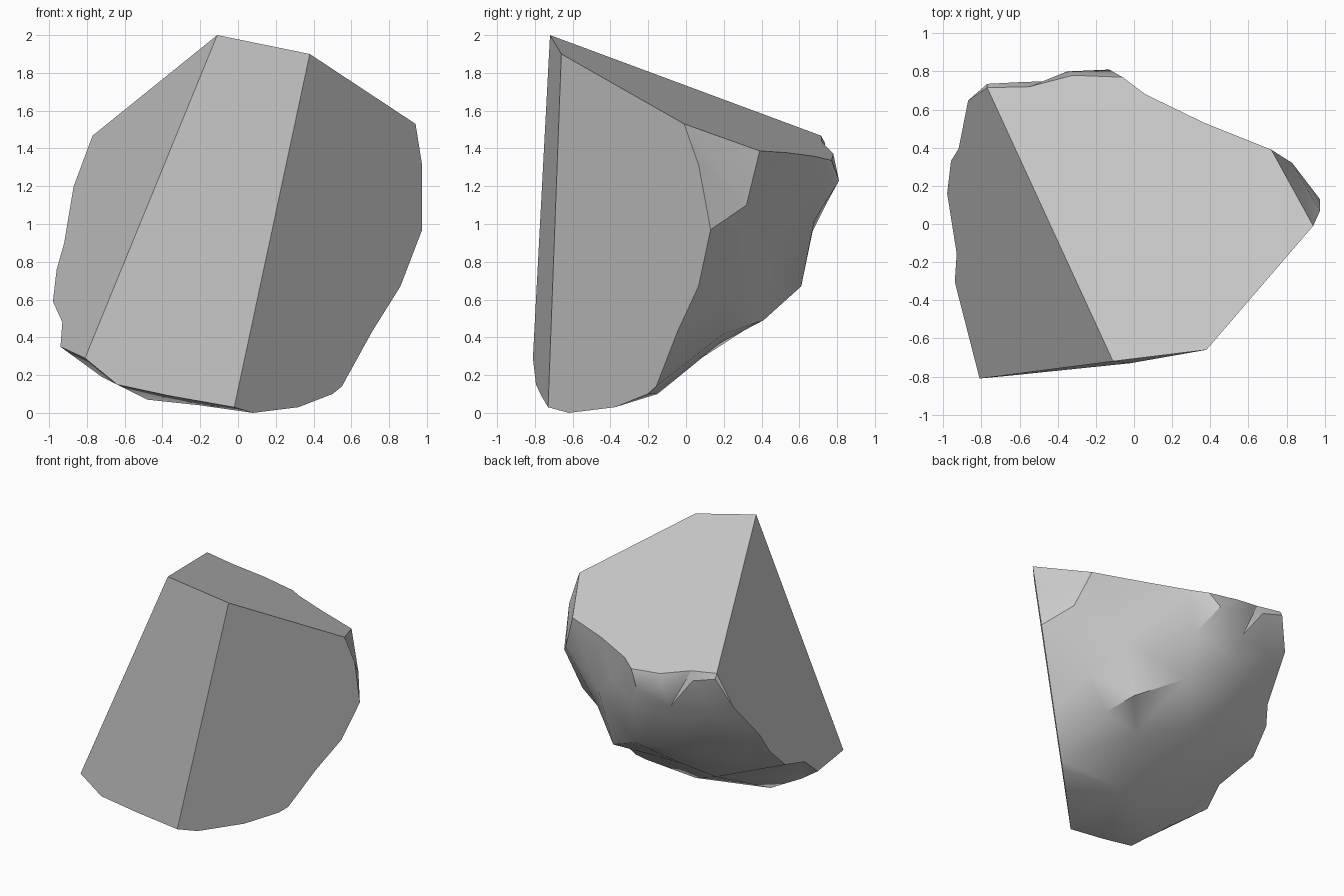
import bpy, bmesh
from mathutils import Vector
from mathutils.geometry import delaunay_2d_cdt

if "Cube" in bpy.data.objects:
    bpy.data.objects.remove(bpy.data.objects["Cube"])

# The four flat cleavage planes of the stone
def on_front(x, z): return Vector((x, -0.72 + 0.105 * (x + 0.11) + 0.01 * (z - 2), z))
def on_right(x, z): return Vector((x, -0.66 + 1.039 * (x - 0.38) - 0.185 * (z - 1.9), z))
def on_top(x, y): return Vector((x, y, 2 - 0.15 * (x + 0.11) - 0.44 * (y + 0.72)))
def on_left(x, z): return Vector((x, -0.72 + (z - 2 - 2.35 * (x + 0.11)) / 0.721, z))

# Where each plane breaks off into the rough back
front = [on_front(*p) for p in [(-.81, .29), (-.64, .15), (-.36, .09), (-.02, .03)]]
right = [on_right(*p) for p in [(.08, .0), (.32, .03), (.5, .1), (.55, .14), (.71, .43),
                                (.86, .67), (.975, .97), (.975, 1.31), (.94, 1.53)]]
top = [on_top(*p) for p in [(.72, .39), (.37, .53), (.06, .68), (-.06, .77),
                            (-.32, .78), (-.55, .72), (-.77, .715)]]
left = [on_left(*p) for p in [(-.87, 1.2), (-.92, .9), (-.96, .76), (-.98, .59),
                              (-.93, .48), (-.94, .35)]]
rim = front + right + top + left

# Lower ridge between back and underside, then bumps of the underside and the back
ridge = [Vector(p) for p in [(-.3, .05, .27), (.13, .18, .37), (.35, .41, .49), (.02, -.15, .1)]]
bumps = [Vector(p) for p in [
    (-.72, -.42, .19), (-.48, -.37, .07), (-.2, -.5, .04), (.43, .2, .42), (.62, .22, .65),
    (.02, .61, .67), (-.22, .36, .47), (-.7, .33, .6), (-.45, .52, .68), (-.4, .67, .96),
    (-.7, .66, 1.1), (-.39, .75, 1.12), (-.13, .81, 1.23), (-.35, .8, 1.27), (-.58, .745, 1.37),
    (-.77, .735, 1.43), (0, .68, 1.02), (.25, .57, 1.1), (.45, .45, .9), (.83, .32, 1.1)]]
pts = rim + ridge + bumps
n = len(rim)
corner = len(pts) - 1

# Rough skin: triangulate as seen from behind and below
flat = [Vector((p.x, (p.y + p.z) * 0.7)) for p in pts]
loop = [(i, (i + 1) % n) for i in range(n)]
creases = [(rim.index(left[3]), n), (n, n + 1), (n + 1, n + 2), (n, n + 3),
           (rim.index(right[3]), n + 3), (rim.index(right[6]), corner),
           (corner, rim.index(top[0]))]
_, _, tris, origin, _, _ = delaunay_2d_cdt(flat, loop + creases, [], 1, 1e-5)

bm = bmesh.new()
vs = [bm.verts.new(p) for p in pts]
peak_left = bm.verts.new(on_front(-.11, 2.0))
peak_right = bm.verts.new(on_right(.38, 1.9))
for t in tris:
    ids = [origin[i][0] for i in t if origin[i]]
    if len(set(ids)) == 3:
        bm.faces.new([vs[i] for i in ids])

# Flat cut faces
a = len(front)
b = a + len(right)
c = b + len(top)
cuts = [bm.faces.new(f) for f in (vs[:a] + [peak_right, peak_left],
                                  vs[a - 1:b] + [peak_right],
                                  vs[b - 1:c] + [peak_left, peak_right],
                                  vs[c - 1:n] + [vs[0], peak_left])]
bmesh.ops.recalc_face_normals(bm, faces=bm.faces)
bm.faces.index_update()
cut_ids = [f.index for f in cuts]

mesh = bpy.data.meshes.new("rock")
bm.to_mesh(mesh)
bm.free()
rock = bpy.data.objects.new("rock", mesh)
bpy.context.collection.objects.link(rock)
bpy.context.view_layer.objects.active = rock
rock.select_set(True)
bpy.ops.object.shade_smooth_by_angle(angle=0.6)
for i in cut_ids:
    mesh.polygons[i].use_smooth = False
